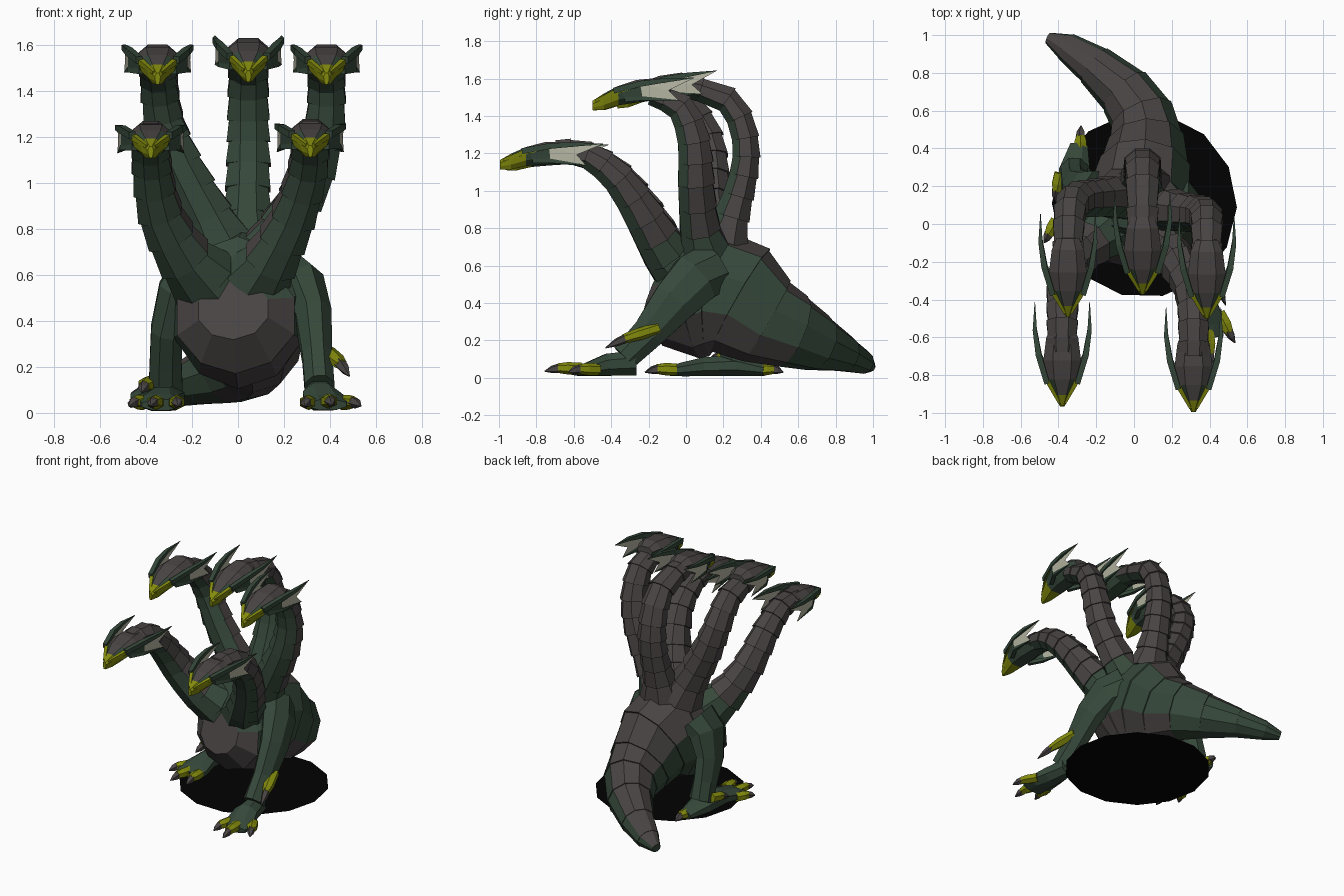
import bpy, bmesh, math
from mathutils import Vector, Matrix

if "Cube" in bpy.data.objects:
    bpy.data.objects.remove(bpy.data.objects["Cube"])

# ---------- colours ----------
def material(name, rgb):
    m = bpy.data.materials.new(name)
    m.diffuse_color = (*rgb, 1)
    m.use_nodes = True
    m.node_tree.nodes["Principled BSDF"].inputs["Base Color"].default_value = m.diffuse_color
    return m

MATS = [material("scale_green", (0.037, 0.066, 0.043)),
        material("plate_brown", (0.068, 0.058, 0.058)),
        material("claw_yellow", (0.23, 0.26, 0.004)),
        material("frill_cream", (0.46, 0.46, 0.36)),
        material("base_black", (0.0004, 0.0004, 0.0004))]
GREEN, BROWN, YELLOW, CREAM, BLACK = range(5)


def finish(bm, name, fix=True):
    bmesh.ops.remove_doubles(bm, verts=bm.verts, dist=0.0004)
    if fix:
        bmesh.ops.recalc_face_normals(bm, faces=bm.faces)
    me = bpy.data.meshes.new(name)
    bm.to_mesh(me)
    bm.free()
    for m in MATS:
        me.materials.append(m)
    ob = bpy.data.objects.new(name, me)
    bpy.context.collection.objects.link(ob)
    return ob


def skin(bm, rings, colour):
    """Bridge rings of points; colour(segment, side, face) gives the material."""
    vr = [[bm.verts.new(p) for p in r] for r in rings]
    n = len(vr[0])
    for i in range(len(vr) - 1):
        for k in range(n):
            j = (k + 1) % n
            f = bm.faces.new((vr[i][k], vr[i][j], vr[i + 1][j], vr[i + 1][k]))
            f.material_index = colour(i, k, f)
    for i, r in ((0, vr[0]), (len(rings) - 2, vr[-1])):
        f = bm.faces.new(r)
        f.material_index = colour(i, 0, f)


def loft(name, pts, colour, sides=8, step=0.0):
    """Tube through (x, y, z, half width, half height); step makes overlapping back plates."""
    P = [Vector(p[:3]) for p in pts]
    n = len(P)

    def ring(i, k):
        t = (P[min(i + 1, n - 1)] - P[max(i - 1, 0)]).normalized()
        lat = Vector((1, 0, 0)) - t * t.x
        if lat.length < 0.2:
            lat = Vector((0, 1, 0)) - t * t.y
        lat.normalize()
        dor = t.cross(lat)
        out = []
        for s in range(sides):
            a = 2 * math.pi * (s + 0.5) / sides
            g = 1 + (k if math.sin(a) > -0.5 else 0)
            out.append(P[i] + lat * math.cos(a) * pts[i][3] * g + dor * math.sin(a) * pts[i][4] * g)
        return out

    rings = []
    if step:
        for i in range(n - 1):
            rings += [ring(i, step), ring(i + 1, 0)]
    else:
        rings = [ring(i, 0) for i in range(n)]
    bm = bmesh.new()
    skin(bm, rings, colour)
    return finish(bm, name)


def spline(pts, sub):
    """Catmull-Rom resampling of a tuple list."""
    out = []
    for i in range(len(pts) - 1):
        a, b, c, d = (pts[max(0, min(len(pts) - 1, i + o))] for o in (-1, 0, 1, 2))
        for s in range(sub):
            t = s / sub
            out.append(tuple(0.5 * (2 * q + (r - p) * t + (2 * p - 5 * q + 4 * r - w) * t * t
                                    + (3 * q - p - 3 * r + w) * t ** 3) for p, q, r, w in zip(a, b, c, d)))
    return out + [pts[-1]]


def plain(c):
    return lambda i, k, f: c


# ---------- torso and tail, from tail tip to chest ----------
def body_colour(i, k, f):
    c = f.calc_center_median()
    if c.y < 0.58 and c.z < 0.54 and (k in (6, 7, 8) or c.y < -0.08):
        return BROWN                                    # belly
    return BROWN if k in (1, 2, 3) and c.y > 0.1 else GREEN

body = [(-.455, .985, .06, .03, .03), (-.36, .94, .085, .075, .065), (-.21, .84, .13, .11, .10),
        (-.05, .70, .185, .145, .155), (.04, .57, .245, .17, .20), (.065, .43, .30, .20, .245),
        (.06, .29, .41, .24, .31), (.03, .15, .46, .28, .345), (0, .02, .43, .29, .33),
        (-.01, -.10, .42, .26, .25), (-.02, -.18, .45, .16, .14)]
loft("torso_and_tail", body, body_colour, sides=10, step=0.04)

# ---------- necks ----------
def neck_colour(i, k, f):
    c = f.calc_center_median()
    if c.z < .73 and c.y < .2:
        return GREEN
    return BROWN if k in (7, 0, 1, 2, 3) else GREEN

NECKS = {
    "front_left": [(-.08, .02, .52, .17, .17), (-.23, -.11, .67, .115, .13), (-.34, -.22, .87, .095, .11),
                   (-.375, -.36, 1.07, .085, .09), (-.38, -.52, 1.185, .08, .075), (-.38, -.68, 1.205, .08, .06)],
    "front_right": [(.04, .02, .52, .17, .17), (.14, -.11, .66, .115, .13), (.24, -.22, .85, .095, .11),
                    (.305, -.36, 1.06, .085, .09), (.315, -.53, 1.19, .08, .075), (.315, -.70, 1.215, .08, .06)],
    "rear_left": [(-.02, .16, .62, .16, .16), (-.13, .14, .85, .11, .11), (-.25, .13, 1.08, .095, .10),
                  (-.325, .11, 1.28, .085, .09), (-.345, .0, 1.455, .08, .08), (-.35, -.19, 1.51, .08, .055)],
    "rear_right": [(.08, .12, .60, .16, .16), (.20, .07, .80, .11, .11), (.33, .05, 1.05, .095, .10),
                   (.38, .04, 1.26, .085, .09), (.385, -.03, 1.445, .08, .08), (.385, -.19, 1.51, .08, .055)],
    "rear_centre": [(.04, .17, .62, .18, .16), (.04, .24, .86, .105, .10), (.045, .305, 1.08, .095, .08),
                    (.045, .315, 1.28, .09, .075), (.045, .22, 1.485, .085, .075), (.045, -.05, 1.565, .08, .06)]}
for nm, pts in NECKS.items():
    loft(nm + "_neck", spline(pts, 2), neck_colour, step=0.12)


# ---------- heads ----------
def head_colour(i, k, f):
    # sides: 0 crown, 1/7 brow slopes, 2/6 cheeks, 3-5 jaw
    if i == 0:
        return YELLOW
    if k in (2, 6):
        return YELLOW if i == 1 else GREEN
    if k in (3, 4, 5):
        return YELLOW if i == 1 else GREEN
    return BROWN if k in (0, 1) and i > 1 or k == 7 and i > 1 or k == 0 else GREEN


def head(nm, tip, pitch):
    M = Matrix.Translation(tip) @ Matrix.Rotation(math.radians(pitch), 4, 'X')
    rings = []
    for y, w, top, bot in ((0, .012, .02, -.03), (.06, .045, .055, -.03), (.14, .085, .092, -.01),
                           (.24, .10, .12, .0), (.36, .085, .125, .01), (.42, .06, .10, .03)):
        mid, h = (top + bot) / 2, top - bot
        half = [(.5 * w, top), (w, mid + .18 * h), (.85 * w, mid - .2 * h), (.45 * w, bot)]
        prof = [(-half[0][0], top)] + half + [(-x, z) for x, z in half[:0:-1]]
        rings.append([M @ Vector((x, y, z)) for x, z in prof])
    bm = bmesh.new()
    skin(bm, rings, head_colour)
    finish(bm, nm + "_head")

    def spike(part, pts, c):
        loft(nm + part, [(*(M @ Vector(p[:3])), p[3], p[4]) for p in pts], plain(c), sides=4)

    for s, side in ((-1, "_left"), (1, "_right")):
        # yellow brow ridge and lip
        spike(side + "_brow", [(s * .015, .02, .02, .01, .012), (s * .07, .12, .06, .016, .018),
                               (s * .13, .25, .085, .003, .003)], YELLOW)
        # frill ribs
        spike(side + "_upper_rib", [(s * .08, .12, .07, .02, .022), (s * .125, .27, .10, .022, .022),
                                    (s * .145, .40, .11, .016, .016), (s * .145, .55, .115, .002, .002)], GREEN)
        spike(side + "_lower_rib", [(s * .07, .18, .02, .018, .02), (s * .12, .27, .02, .018, .016),
                                    (s * .145, .46, .0, .002, .002)], GREEN)
        # green cheek plate, then the cream membrane behind it
        bm = bmesh.new()
        a, b, c, d, e, g, h = [bm.verts.new(M @ Vector((s * x, y, z))) for x, y, z in (
            (.085, .14, .07), (.13, .26, .10), (.145, .55, .115), (.142, .41, .055),
            (.145, .46, .0), (.13, .27, .02), (.08, .18, .025))]
        for vs, col in (((a, b, g, h), GREEN), ((b, c, d), CREAM), ((b, d, g), CREAM), ((d, e, g), CREAM)):
            bm.faces.new(vs).material_index = col
        finish(bm, nm + side + "_frill")


for nm, tip, pitch in (("front_left", (-.38, -.965, 1.14), -1), ("front_right", (.315, -.995, 1.145), -1),
                       ("rear_left", (-.35, -.49, 1.46), 3), ("rear_right", (.385, -.50, 1.46), 3),
                       ("rear_centre", (.045, -.37, 1.47), 6)):
    head(nm, tip, pitch)


# ---------- legs, feet and claws ----------
def claw(name, base, tip, r=.036):
    b, t = Vector(base), Vector(tip)
    m = b.lerp(t, .65) + Vector((0, 0, .012))
    loft(name + "_toe", [(*b, r, r * .9), (*b.lerp(m, .6), r * 1.05, r * .9), (*m, r * .7, r * .7)],
         plain(YELLOW), sides=6)
    loft(name + "_tip", [(*b.lerp(m, .9), r * .75, r * .75), (*m.lerp(t, .4), r * .6, r * .6),
                         (*t, .003, .003)], plain(BROWN), sides=5)

loft("right_leg", [(.20, .14, .58, .12, .15), (.28, .05, .53, .11, .15), (.33, -.06, .41, .085, .13),
                   (.345, -.20, .24, .07, .095), (.355, -.33, .11, .07, .08)], plain(GREEN))
loft("right_foot", [(.35, -.27, .08, .06, .072), (.36, -.42, .07, .085, .064), (.385, -.53, .045, .105, .038),
                    (.39, -.60, .035, .09, .025)], plain(GREEN))
loft("left_leg", [(-.18, .14, .60, .13, .15), (-.26, .13, .52, .10, .16), (-.31, .17, .36, .075, .13),
                  (-.315, .23, .22, .075, .10), (-.315, .28, .10, .08, .08)], plain(GREEN))
loft("left_foot", [(-.29, .42, .04, .05, .033), (-.315, .28, .065, .09, .06), (-.33, .10, .06, .08, .055),
                   (-.335, -.02, .045, .11, .04), (-.335, -.09, .035, .09, .026)], plain(GREEN))
CLAWS = {"right_inner": ((.31, -.54, .045), (.29, -.69, .03)), "right_middle": ((.39, -.56, .05), (.41, -.755, .035)),
         "right_outer": ((.45, -.47, .045), (.535, -.63, .03)), "right_dew": ((.39, -.15, .265), (.485, -.43, .16)),
         "left_inner": ((-.27, -.05, .045), (-.26, -.21, .03)), "left_middle": ((-.35, -.05, .045), (-.38, -.22, .03)),
         "left_outer": ((-.41, .02, .045), (-.475, -.10, .03)), "left_ankle": ((-.39, .27, .13), (-.42, .12, .09)),
         "left_heel": ((-.285, .38, .045), (-.28, .52, .03))}
for nm, (b, t) in CLAWS.items():
    claw(nm + "_claw", b, t)

# ---------- ground disc ----------
bm = bmesh.new()
bmesh.ops.create_circle(bm, cap_ends=True, segments=14, radius=.49,
                        matrix=Matrix.Translation((.055, .10, .008)) @ Matrix.Rotation(.2, 4, 'Z'))
for f in bm.faces:
    f.material_index = BLACK
finish(bm, "base_disc", fix=False)
